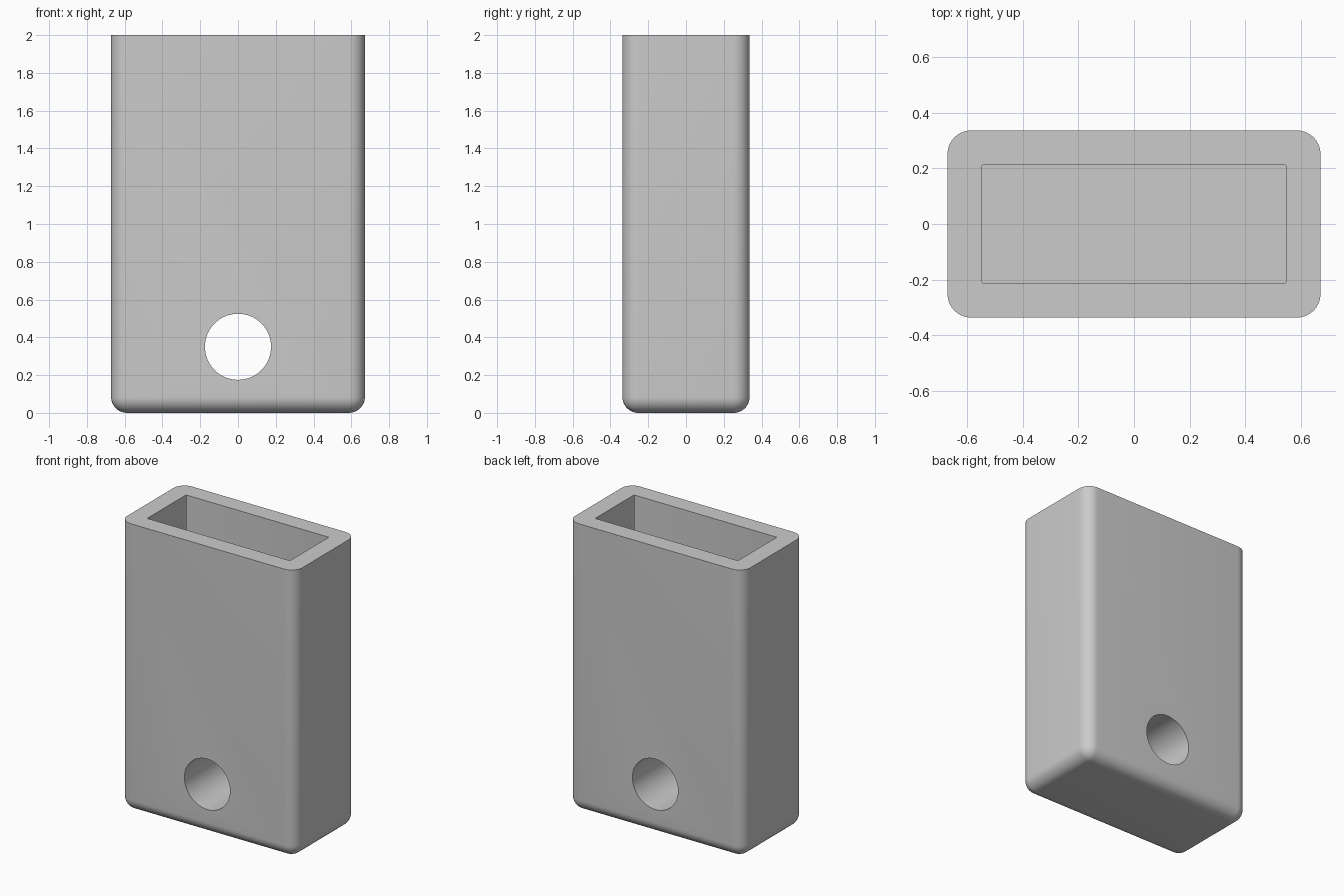
import bpy, bmesh, math
from mathutils import Matrix

if "Cube" in bpy.data.objects:
    bpy.data.objects.remove(bpy.data.objects["Cube"], do_unlink=True)

WIDTH, DEPTH, HEIGHT = 1.344, 0.674, 2.0
CORNER = 0.085
WALL = 0.124
FLOOR = 0.7
HOLE_Z, HOLE_R = 0.35, 0.175

grey = bpy.data.materials.new("plain grey")
grey.use_nodes = True
colour = (0.6, 0.6, 0.6, 1)
grey.diffuse_color = colour
grey.node_tree.nodes["Principled BSDF"].inputs["Base Color"].default_value = colour


def make_object(name, bm):
    mesh = bpy.data.meshes.new(name)
    bm.to_mesh(mesh)
    bm.free()
    obj = bpy.data.objects.new(name, mesh)
    bpy.context.collection.objects.link(obj)
    mesh.materials.append(grey)
    return obj


def rounded_box(name, size, bottom, radius, segments, round_floor):
    """Box with rounded upright edges and, if asked, rounded floor edges."""
    bm = bmesh.new()
    bmesh.ops.create_cube(bm, size=1)
    bmesh.ops.scale(bm, vec=size, verts=bm.verts)
    bmesh.ops.translate(bm, vec=(0, 0, bottom + size[2] / 2), verts=bm.verts)
    middle = bottom + size[2] / 2
    edges = []
    for e in bm.edges:
        above = sum(v.co.z > middle for v in e.verts)
        if above == 1 or (round_floor and above == 0):
            edges.append(e)
    bmesh.ops.bevel(bm, geom=edges, offset=radius, segments=segments,
                    profile=0.5, affect='EDGES', clamp_overlap=True)
    return make_object(name, bm)


# Outer body, square at the open top
body = rounded_box("sleeve_body", (WIDTH, DEPTH, HEIGHT), 0, CORNER, 10, True)

# Rectangular socket cut down from the top
socket = rounded_box("socket_cutter",
                     (WIDTH - 2 * WALL, DEPTH - 2 * WALL, HEIGHT - FLOOR + 0.2),
                     FLOOR, 0.006, 3, False)

# Round cross hole through the solid base
bm = bmesh.new()
bmesh.ops.create_cone(bm, cap_ends=True, segments=64, radius1=HOLE_R,
                      radius2=HOLE_R, depth=DEPTH * 2,
                      matrix=Matrix.Translation((0, 0, HOLE_Z))
                      @ Matrix.Rotation(math.pi / 2, 4, 'X'))
hole = make_object("cross_hole_cutter", bm)

bpy.ops.object.select_all(action='DESELECT')
bpy.context.view_layer.objects.active = body
body.select_set(True)
for cutter in (socket, hole):
    cutter.hide_render = True
    mod = body.modifiers.new(cutter.name, 'BOOLEAN')
    mod.operation = 'DIFFERENCE'
    mod.solver = 'EXACT'
    mod.object = cutter
    bpy.ops.object.modifier_apply(modifier=mod.name)
    bpy.data.objects.remove(cutter, do_unlink=True)

bpy.ops.object.shade_smooth_by_angle(angle=math.radians(30))
